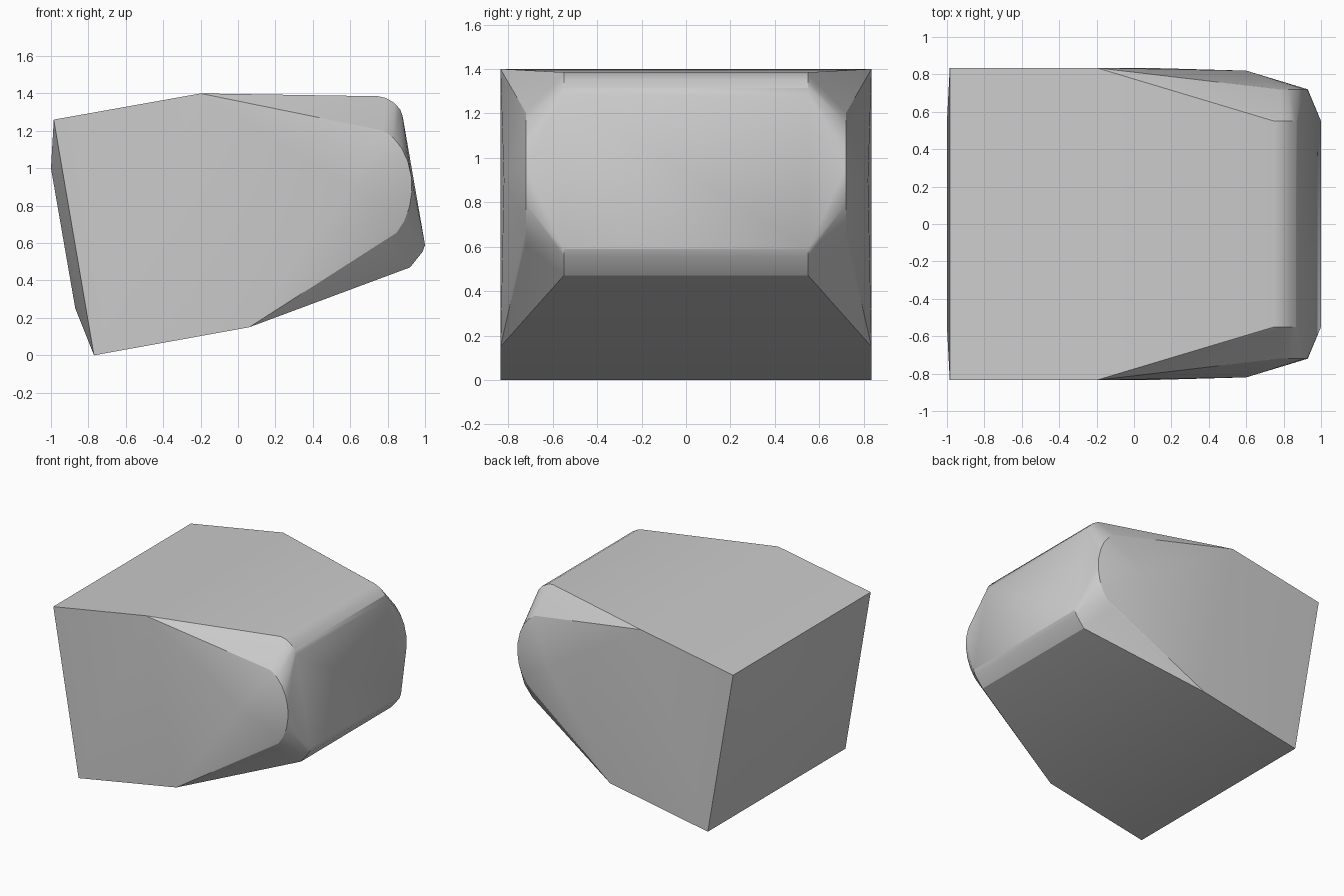
import bpy
import bmesh
import math

cube = bpy.data.objects.get("Cube")
if cube:
    bpy.data.objects.remove(cube, do_unlink=True)

# One plain grey material
grey = bpy.data.materials.new("plain grey")
grey.use_nodes = True
colour = (0.6, 0.6, 0.6, 1)
grey.diffuse_color = colour
grey.node_tree.nodes["Principled BSDF"].inputs["Base Color"].default_value = colour

# Half-width of each section, with its (x, z) outline points
sections = [
    # straight rear body
    (0.835, [(-0.985, 1.26), (-0.2, 1.4), (0.06, 0.15), (-0.77, 0)]),
    # shallow raised panel on the rear end
    (0.55, [(-1, 1.0), (-0.87, 0.25)]),
    # peak of each tapered cheek
    (0.82, [(0.6, 0.9)]),
    # rounded upper and lower edges of the nose
    (0.55, [(0.75, 1.385), (0.79, 1.376), (0.835, 1.35), (0.867, 1.315),
            (0.88, 1.28), (1, 0.59), (0.988, 0.555), (0.92, 0.47)]),
]
# curved rim at each side of the nose
rim = [(0.7 + 0.23 * math.cos(a), 0.9 + 0.32 * math.sin(a))
       for a in (math.radians(d) for d in range(-65, 86, 15))]
sections.append((0.72, rim))

# Wrap both sides into one closed solid and merge its flat areas
bm = bmesh.new()
for half_width, outline in sections:
    for x, z in outline:
        for side in (-1, 1):
            bm.verts.new((x, side * half_width, z))
hull = bmesh.ops.convex_hull(bm, input=bm.verts)
loose = [v for v in bm.verts if not v.link_faces]
bmesh.ops.delete(bm, geom=loose, context="VERTS")
bmesh.ops.dissolve_limit(bm, angle_limit=math.radians(0.5),
                         verts=bm.verts, edges=bm.edges)
bmesh.ops.recalc_face_normals(bm, faces=bm.faces)

mesh = bpy.data.meshes.new("tapered_block")
bm.to_mesh(mesh)
bm.free()
mesh.materials.append(grey)
block = bpy.data.objects.new("tapered_block", mesh)
bpy.context.collection.objects.link(block)

# Smooth the rounded nose, keep the body edges crisp
bpy.ops.object.select_all(action="DESELECT")
block.select_set(True)
bpy.context.view_layer.objects.active = block
bpy.ops.object.shade_smooth_by_angle(angle=math.radians(22))
